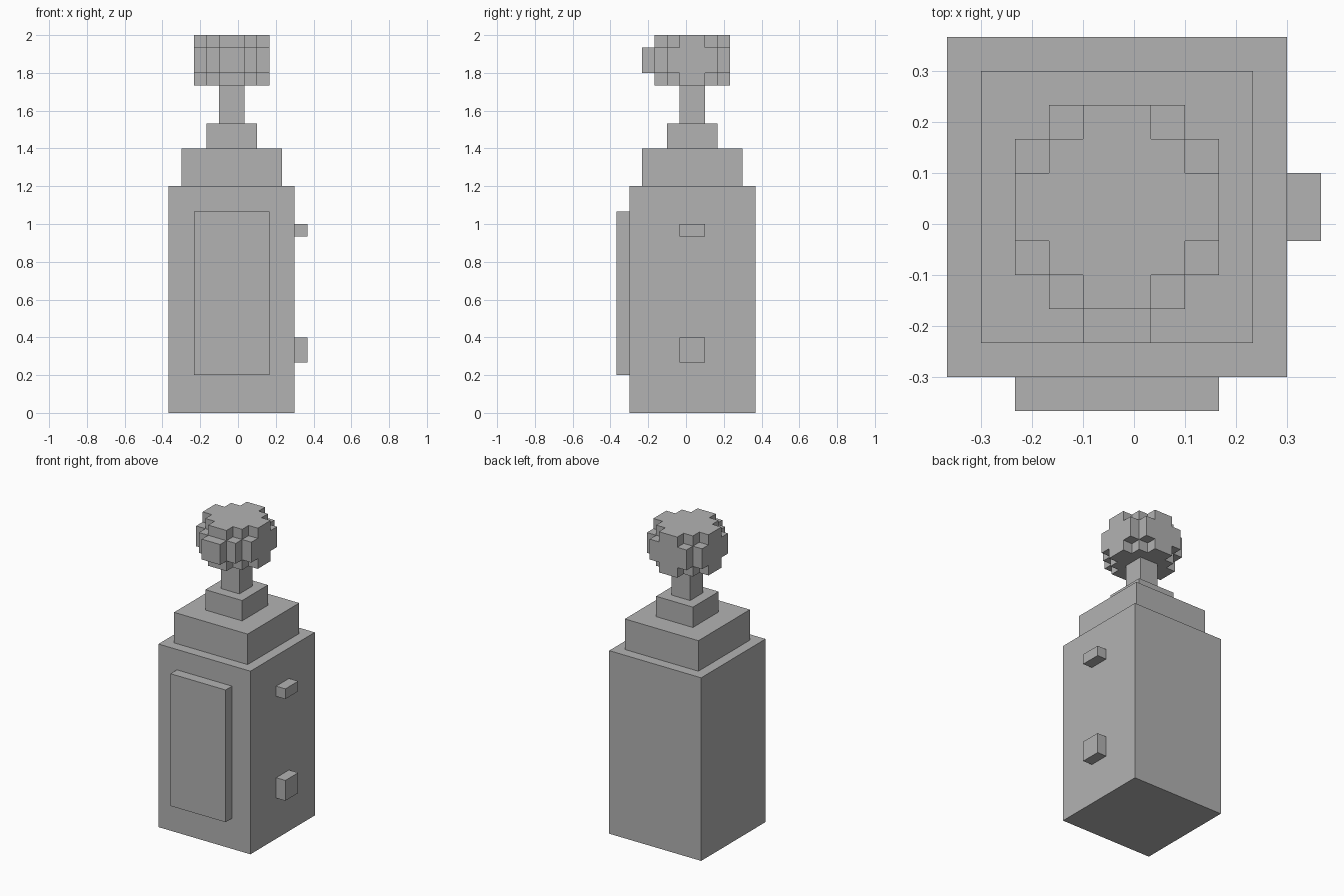
import bpy, bmesh
from mathutils import Vector

UNIT = 1 / 15                      # size of one block
AXIS = Vector((-0.5, 0.5, 0))      # tower axis, in blocks

cube = bpy.data.objects.get("Cube")
if cube:
    bpy.data.objects.remove(cube, do_unlink=True)

# One plain grey for everything
GREY = (0.448, 0.448, 0.448, 1)
grey = bpy.data.materials.new("plain_grey")
grey.use_nodes = True
grey.diffuse_color = GREY
grey.node_tree.nodes["Principled BSDF"].inputs["Base Color"].default_value = GREY


def finish(name, bm):
    """Scale from blocks to units and make the object."""
    for v in bm.verts:
        v.co = (v.co + AXIS) * UNIT
    mesh = bpy.data.meshes.new(name)
    bm.to_mesh(mesh)
    bm.free()
    mesh.materials.append(grey)
    obj = bpy.data.objects.new(name, mesh)
    bpy.context.collection.objects.link(obj)
    return obj


def box(name, x, y, z):
    """Box from (low, high) ranges, in blocks about the tower axis."""
    bm = bmesh.new()
    bmesh.ops.create_cube(bm, size=1)
    for v in bm.verts:
        v.co = Vector(r[0] if c < 0 else r[1] for c, r in zip(v.co, (x, y, z)))
    return finish(name, bm)


def tier(name, half, bottom, top):
    return box(name, (-half, half), (-half, half), (bottom, top))


def block_ball(name, bottom, reach):
    """Rounded ball of blocks; reach limits |x| + |y| in each layer."""
    span = [i - 2.5 for i in range(6)]
    cells = {(x, y, bottom + k + 0.5) for k, limit in enumerate(reach)
             for x in span for y in span if abs(x) + abs(y) <= limit}
    bm = bmesh.new()
    for cell in cells:
        for axis in range(3):
            for sign in (-1, 1):
                n = Vector((0, 0, 0))
                n[axis] = sign
                centre = Vector(cell)
                if tuple(centre + n) in cells:
                    continue           # only outer faces are made
                a = Vector((0, 0, 0))
                a[(axis + 1) % 3] = 1
                b = n.cross(a)
                bm.faces.new([bm.verts.new(centre + (n + s * a + t * b) / 2)
                              for s, t in ((-1, -1), (1, -1), (1, 1), (-1, 1))])
    bmesh.ops.remove_doubles(bm, verts=bm.verts, dist=0.01)
    return finish(name, bm)


# Stepped tower
tier("body", 5, 0, 18)
tier("shoulder", 4, 18, 21)
tier("collar", 2, 21, 23)
tier("neck", 1, 23, 26)

# Ball on top with a front stud
block_ball("top_ball", 26, (3, 4, 4, 3))
box("ball_stud", (-1, 1), (-4, -3), (27, 29))

# Front panel and the two side pegs
box("front_panel", (-3, 3), (-6, -5), (3, 16))
box("upper_side_peg", (5, 6), (-1, 1), (14, 15))
box("lower_side_peg", (5, 6), (-1, 1), (4, 6))
